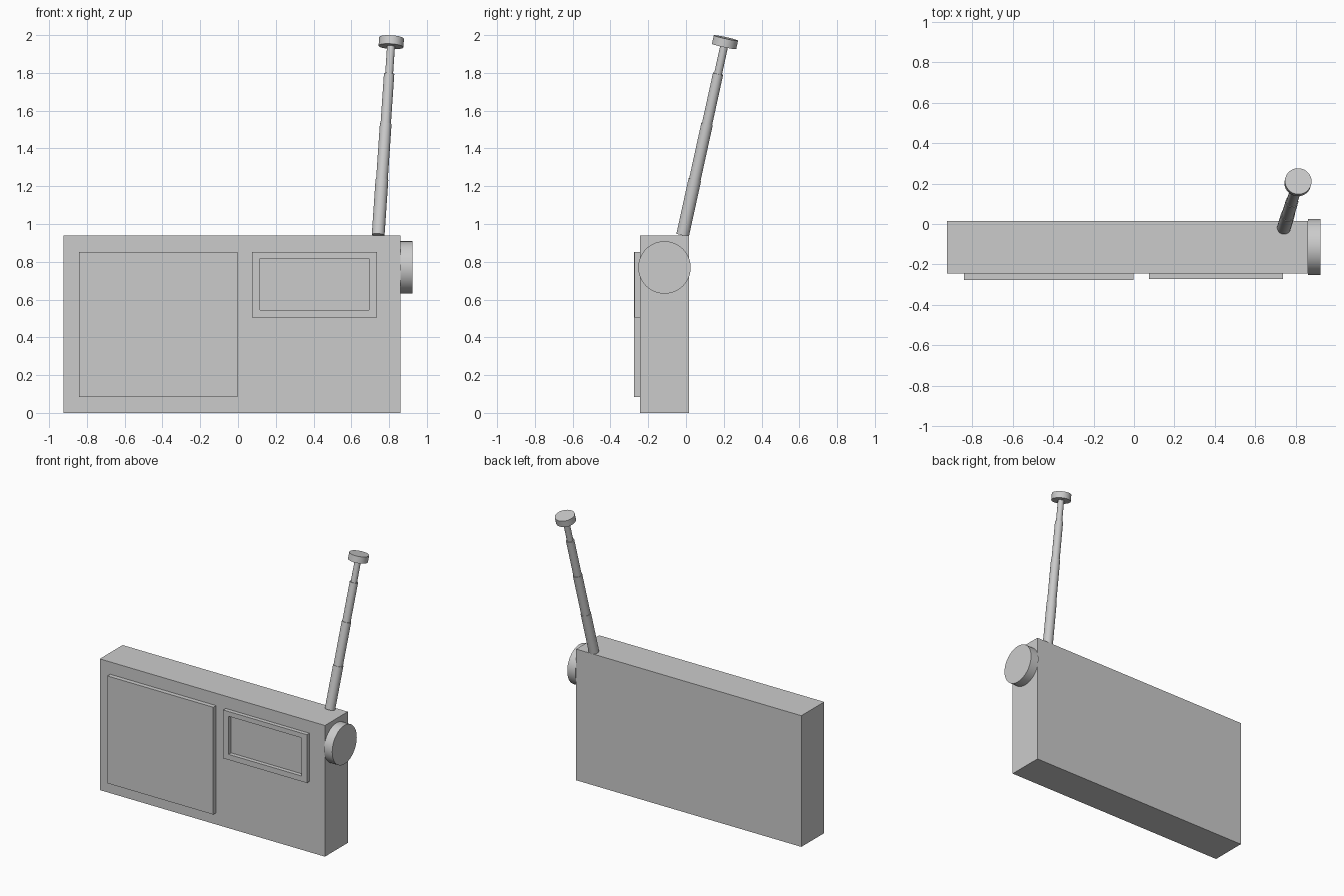
import bpy, bmesh, math
from mathutils import Vector

if "Cube" in bpy.data.objects:
    bpy.data.objects.remove(bpy.data.objects["Cube"])


def finish(name, bm):
    mesh = bpy.data.meshes.new(name)
    bmesh.ops.recalc_face_normals(bm, faces=bm.faces)
    bm.to_mesh(mesh)
    bm.free()
    obj = bpy.data.objects.new(name, mesh)
    bpy.context.collection.objects.link(obj)
    return obj


def box(name, lo, hi):
    lo, hi = Vector(lo), Vector(hi)
    bm = bmesh.new()
    bmesh.ops.create_cube(bm, size=1)
    for v in bm.verts:
        v.co = (lo + hi) / 2 + v.co * (hi - lo)
    return finish(name, bm)


def rod(name, start, end, radius, sides=32):
    start, end = Vector(start), Vector(end)
    axis = end - start
    bpy.ops.mesh.primitive_cylinder_add(vertices=sides, radius=radius,
                                        depth=axis.length, location=(start + end) / 2)
    obj = bpy.context.object
    obj.name = name
    obj.rotation_euler = axis.to_track_quat('Z', 'Y').to_euler()
    bpy.ops.object.shade_smooth_by_angle(angle=math.radians(30))
    return obj


def frame(name, outer, inner, y_back, y_front):
    """Rectangular ring; outer and inner are (x0, z0, x1, z1)."""
    bm = bmesh.new()
    loops = []
    for y in (y_front, y_back):
        for x0, z0, x1, z1 in (outer, inner):
            loops.append([bm.verts.new((x, y, z)) for x, z in
                          ((x0, z0), (x1, z0), (x1, z1), (x0, z1))])
    fo, fi, bo, bi = loops
    for a, b in ((fo, fi), (fi, bi), (bi, bo), (bo, fo)):
        for i in range(4):
            j = (i + 1) % 4
            bm.faces.new((a[i], a[j], b[j], b[i]))
    return finish(name, bm)


# Case
FRONT = -0.244
box("case", (-0.925, FRONT, 0), (0.86, 0.015, 0.94))

# Speaker panel and display surround on the front
box("speaker_panel", (-0.842, -0.276, 0.083), (-0.003, FRONT, 0.852))
frame("display_frame", (0.074, 0.506, 0.737, 0.852),
      (0.116, 0.545, 0.693, 0.818), FRONT, -0.273)

# Tuning knob on the right side
rod("tuning_knob", (0.86, -0.114, 0.77), (0.924, -0.114, 0.77), 0.139, 48)

# Telescopic antenna, narrowing in steps to a cap
BASE, TIP = Vector((0.742, -0.018, 0.94)), Vector((0.813, 0.2115, 1.985))


def along(z):
    return BASE.lerp(TIP, (z - BASE.z) / (TIP.z - BASE.z))


heights = (0.942, 1.235, 1.53, 1.795, 1.945)
for i, radius in enumerate((0.034, 0.031, 0.0275, 0.021)):
    rod(f"antenna_section_{i + 1}", along(heights[i]), along(heights[i + 1]), radius)
rod("antenna_cap", along(1.94), TIP, 0.066)
